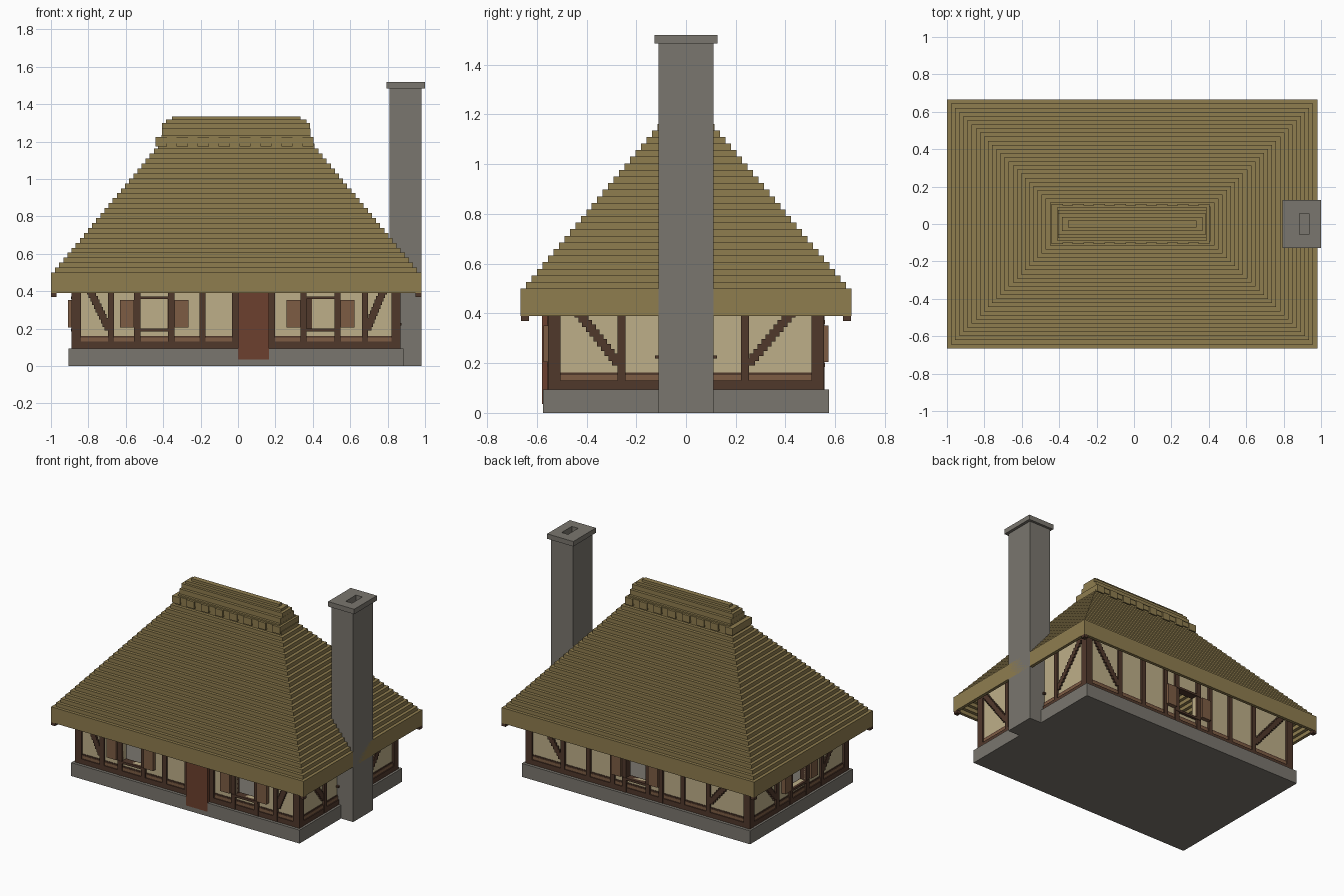
import bpy, bmesh, math

cube = bpy.data.objects.get("Cube")
if cube:
    bpy.data.objects.remove(cube, do_unlink=True)


def material(name, r, g, b):
    lin = [((c / 255 + 0.055) / 1.055) ** 2.4 for c in (r, g, b)] + [1]
    m = bpy.data.materials.new(name)
    m.use_nodes = True
    m.diffuse_color = lin
    m.node_tree.nodes["Principled BSDF"].inputs["Base Color"].default_value = lin
    return m


thatch = material("thatch", 143, 125, 79)
stone = material("stone", 122, 118, 110)
plaster = material("plaster", 190, 175, 137)
timber = material("dark timber", 80, 56, 43)
plank = material("plank brown", 125, 92, 68)
door_red = material("door red brown", 108, 64, 46)

CX = -0.01          # centre of the house body along x
HX, HY = 0.88, 0.555  # half size of the timber frame
Z0, Z1 = 0.095, 0.52  # wall bottom and top


def finish(name, bm, mat):
    bmesh.ops.recalc_face_normals(bm, faces=bm.faces)
    me = bpy.data.meshes.new(name)
    bm.to_mesh(me)
    bm.free()
    me.materials.append(mat)
    ob = bpy.data.objects.new(name, me)
    bpy.context.collection.objects.link(ob)
    return ob


def boxes(name, items, mat):
    """One object from boxes given as (x0, x1, y0, y1, z0, z1)."""
    bm = bmesh.new()
    for x0, x1, y0, y1, z0, z1 in items:
        vs = bmesh.ops.create_cube(bm, size=1)["verts"]
        for v in vs:
            v.co.x = (x0 + x1) / 2 + v.co.x * (x1 - x0)
            v.co.y = (y0 + y1) / 2 + v.co.y * (y1 - y0)
            v.co.z = (z0 + z1) / 2 + v.co.z * (z1 - z0)
    return finish(name, bm, mat)


def rect_loops(name, loops, mat):
    """Skin of stacked rectangles given as (centre x, half x, half y, z)."""
    bm = bmesh.new()
    rings = [[bm.verts.new((c + sx * hx, sy * hy, z))
              for sx, sy in ((-1, -1), (1, -1), (1, 1), (-1, 1))] for c, hx, hy, z in loops]
    for a, b in zip(rings, rings[1:]):
        for i in range(4):
            j = (i + 1) % 4
            bm.faces.new((a[i], a[j], b[j], b[i]))
    bm.faces.new(rings[0])
    bm.faces.new(rings[-1])
    return finish(name, bm, mat)


# Stone footing
boxes("footing", [(-0.905, 0.885, -0.575, 0.575, 0, Z0)], stone)

# Chimney with a capped flue
boxes("chimney_stack", [(0.81, 0.98, -0.11, 0.11, 0, 1.44)], stone)
rect_loops("chimney_top", [(0.895, 0.085, 0.11, 1.44), (0.895, 0.085, 0.11, 1.485),
                           (0.8975, 0.1025, 0.127, 1.485), (0.8975, 0.1025, 0.127, 1.52),
                           (0.91, 0.025, 0.057, 1.52), (0.91, 0.025, 0.057, 1.445)], stone)

# Stepped thatch shell, stepped underneath as well
N, STEP, RISE, EAVE, THICK = 26, 0.022, 0.0265, 0.39, 0.11
steps = [(0, 0)]
for k in range(1, N + 1):
    steps += [(k * STEP, (k - 1) * RISE), (k * STEP, k * RISE)]
profile = [(i, EAVE + z) for i, z in reversed(steps)] + [(i, EAVE + THICK + z) for i, z in steps]
rect_loops("thatch_roof", [(CX, 0.99 - i, 0.665 - i, z) for i, z in profile], thatch)

# Ridge cap with a toothed skirt
cap = [(0.398, 0.092, 1.18, 1.235), (0.397, 0.075, 1.235, 1.27), (0.396, 0.055, 1.27, 1.3),
       (0.375, 0.038, 1.3, 1.318), (0.343, 0.018, 1.318, 1.335)]
boxes("ridge_cap", [(CX - hx, CX + hx, -hy, hy, a, b) for hx, hy, a, b in cap], thatch)
teeth = [(CX - 0.43 + i * 0.112, CX - 0.43 + i * 0.112 + 0.06) for i in range(8)]
boxes("ridge_teeth", [(a, min(b, 0.41), -0.108, 0.108, 1.175, 1.225) for a, b in teeth]
      + [(CX - 0.405, CX + 0.405, -0.1, 0.1, 1.19, 1.225)], thatch)

# Small timber ends under the roof corners
boxes("eave_corner_ends", [(CX + sx * 0.975 - 0.015, CX + sx * 0.975 + 0.015,
                            sy * 0.648 - 0.016, sy * 0.648 + 0.016, 0.37, 0.39)
                           for sx in (-1, 1) for sy in (-1, 1)], timber)

# Corner posts
boxes("corner_posts", [(CX + sx * 0.855 - 0.025, CX + sx * 0.855 + 0.025,
                        sy * 0.53 - 0.025, sy * 0.53 + 0.025, Z0, Z1)
                       for sx in (-1, 1) for sy in (-1, 1)], timber)


def place(side, u0, u1, d0, d1, z0, z1):
    """Turn along-wall and outward distances into a box; d = 0 is the frame face."""
    if side in ("front", "back"):
        s = -1 if side == "front" else 1
        y = sorted((s * (HY + d0), s * (HY + d1)))
        return (u0, u1, y[0], y[1], z0, z1)
    s = -1 if side == "left" else 1
    x = sorted((CX + s * (HX + d0), CX + s * (HX + d1)))
    return (x[0], x[1], u0, u1, z0, z1)


def wall(side, lo, hi, posts, windows, braces, shutters=True):
    def put(part, items, mat):
        if items:
            boxes(side + "_" + part, [place(side, *i) for i in items], mat)

    # plaster panels split around the window openings
    panels, cursor = [], lo
    for a, b in windows:
        panels += [(cursor, a, -0.045, -0.015, Z0, Z1), (a, b, -0.045, -0.015, Z0, 0.2),
                   (a, b, -0.045, -0.015, 0.36, Z1)]
        cursor = b
    panels.append((cursor, hi, -0.045, -0.015, Z0, Z1))
    put("plaster", panels, plaster)

    # posts, plates, window rails
    frame = [(p - 0.016, p + 0.016, -0.05, 0, Z0, Z1) for p in posts]
    frame += [(lo, hi, -0.05, -0.001, Z0, 0.13), (lo, hi, -0.05, -0.001, 0.485, Z1),
              (lo, hi, -0.03, -0.011, 0.153, 0.162)]
    for a, b in windows:
        frame += [(a - 0.03, b + 0.03, -0.05, 0.004, 0.184, 0.2),
                  (a - 0.03, b + 0.03, -0.05, 0.004, 0.358, 0.373),
                  (a - 0.033, a, -0.05, 0.001, Z0, Z1), (b, b + 0.033, -0.05, 0.001, Z0, Z1)]
    put("timber_frame", frame, timber)
    put("skirting_plank", [(lo, hi, -0.03, -0.008, 0.13, 0.153)], plank)

    # diagonal braces as short stepped blocks
    blocks, n = [], 16
    for u0, u1 in braces:
        du, dz = (u1 - u0) / n, (0.5 - 0.19) / n
        for i in range(n):
            u, z = u0 + du * (i + 0.5), 0.19 + dz * i
            blocks.append((u - 0.02, u + 0.02, -0.04, -0.003, z, z + dz * 1.5))
    put("braces", blocks, timber)

    # open shutters either side of each window
    if shutters:
        put("shutters", [s for a, b in windows for s in
                         ((a - 0.108, a - 0.033, -0.012, 0.018, 0.205, 0.352),
                          (b + 0.033, b + 0.108, -0.012, 0.018, 0.205, 0.352))], plank)


front_posts = (-0.68, -0.19, -0.016, 0.181, 0.68)
wall("front", CX - 0.85, CX + 0.85, front_posts, [(-0.522, -0.373), (0.367, 0.515)],
     [(-0.69, -0.84), (0.69, 0.82)])
wall("back", CX - 0.85, CX + 0.85, (-0.56, -0.36, 0.38, 0.58, -0.19, 0.19), [(-0.07, 0.08)],
     [(-0.57, -0.83), (0.59, 0.81)])
wall("left", -0.53, 0.53, (-0.26, 0.24), [(-0.075, 0.075)], [(-0.27, -0.51), (0.25, 0.51)])
wall("right", -0.53, 0.53, (-0.26, 0.237), [], [(-0.27, -0.51), (0.25, 0.51)])
boxes("right_sill", [(0.84, 0.874, -0.125, 0.125, 0.218, 0.23)], timber)

# Door set in front of the footing
boxes("door", [(0.0, 0.165, -0.58, -0.53, 0.035, 0.48)], door_red)
